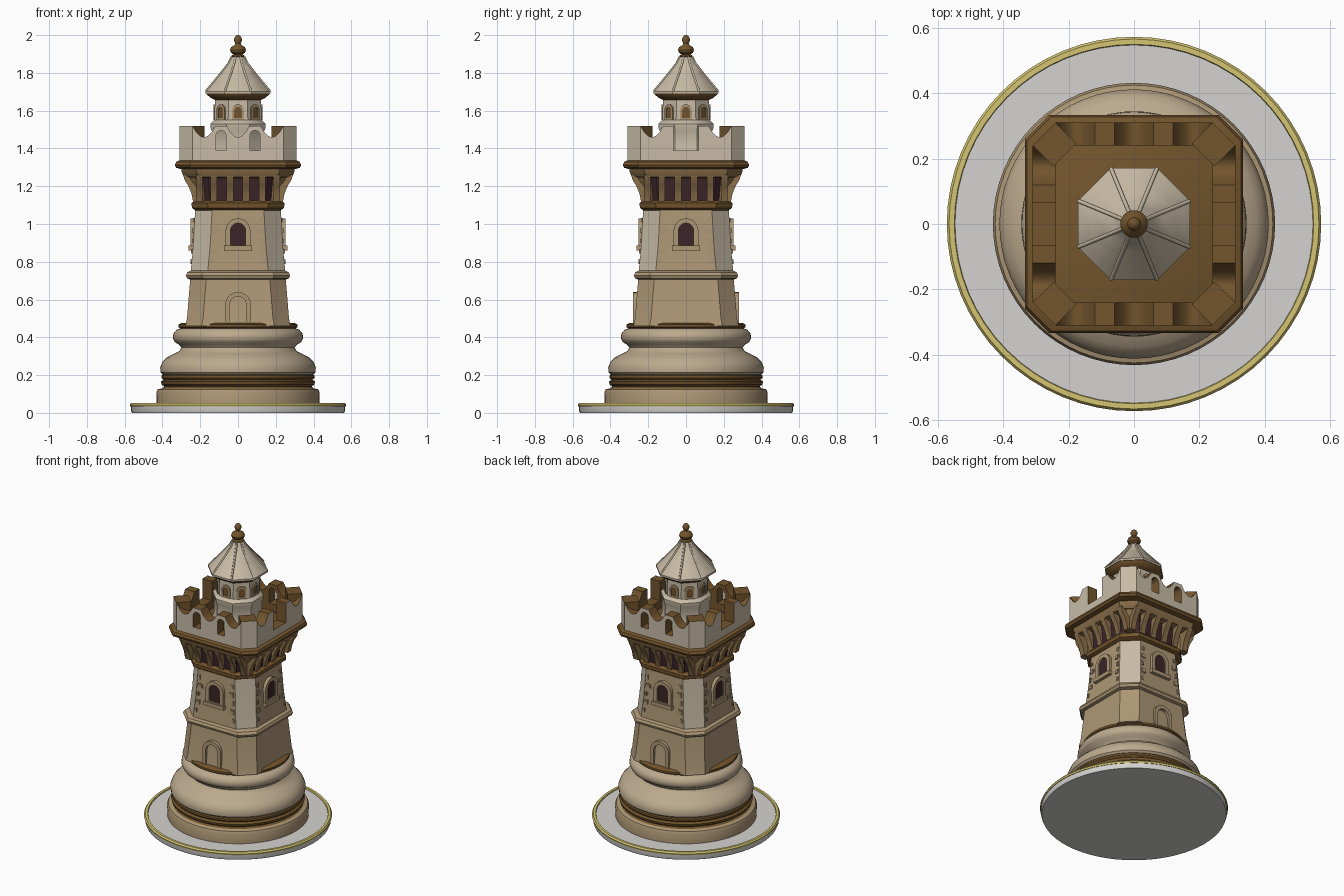
import bpy, bmesh
from math import cos, sin, pi, radians, sqrt
from mathutils import Matrix, Vector

if "Cube" in bpy.data.objects:
    bpy.data.objects.remove(bpy.data.objects["Cube"], do_unlink=True)


def material(name, *rgb):
    m = bpy.data.materials.new(name)
    m.use_nodes = True
    m.diffuse_color = (*rgb, 1)
    m.node_tree.nodes["Principled BSDF"].inputs["Base Color"].default_value = (*rgb, 1)
    return m


GREY = material("pale grey", .66, .65, .63)
GOLD = material("soft gold", .66, .56, .17)
CREAM = material("cream stone", .58, .50, .38)
STONE = material("warm stone", .50, .40, .27)
TAN = material("tan stone", .42, .31, .18)
UMBER = material("umber", .26, .16, .07)
BROWN = material("brown", .17, .09, .026)
DARK = material("dark plum", .045, .018, .021)


def finish(name, bm, mats, matrix=Matrix(), angle=35):
    """Turn a bmesh into a named object with smooth shading below the angle."""
    bmesh.ops.recalc_face_normals(bm, faces=bm.faces)
    for f in bm.faces:
        f.smooth = True
    mesh = bpy.data.meshes.new(name)
    bm.to_mesh(mesh)
    bm.free()
    for m in mats:
        mesh.materials.append(m)
    mesh.set_sharp_from_angle(angle=radians(angle))
    obj = bpy.data.objects.new(name, mesh)
    bpy.context.collection.objects.link(obj)
    obj.matrix_world = matrix
    return obj


def circle(r, n=64):
    return [(r * cos(2 * pi * i / n), r * sin(2 * pi * i / n)) for i in range(n)]


def octagon(a):
    r = a / cos(pi / 8)
    return [(r * cos(pi / 8 + i * pi / 4), r * sin(pi / 8 + i * pi / 4)) for i in range(8)]


def chamfered(c):
    """Square section with cut corners; odd sides are the corners."""
    def ring(h):
        pts = []
        for k in range(4):
            for x in (c - h, h - c):
                v = Matrix.Rotation(k * pi / 2, 2) @ Vector((x, -h))
                pts.append((v.x, v.y))
        return pts
    return ring


def loft(name, ring, profile, mats, rule=lambda z, j: 0, caps=True):
    """Skin a profile of (size, height) with the given section shape."""
    bm = bmesh.new()
    rows = [[bm.verts.new((x, y, z)) for x, y in ring(r)] for r, z in profile]
    n = len(rows[0])
    for i in range(len(rows) - 1):
        z = (profile[i][1] + profile[i + 1][1]) / 2
        for j in range(n):
            k = (j + 1) % n
            f = bm.faces.new((rows[i][j], rows[i][k], rows[i + 1][k], rows[i + 1][j]))
            f.material_index = rule(z, j)
    if caps:
        bm.faces.new(rows[0][::-1]).material_index = rule(profile[0][1], 0)
        bm.faces.new(rows[-1]).material_index = rule(profile[-1][1], 0)
    return finish(name, bm, mats)


def plate(name, outlines, depth, matrix, mats):
    """Extrude an outline with holes; the second colour goes to all but the outer face."""
    cu = bpy.data.curves.new(name, 'CURVE')
    cu.dimensions, cu.fill_mode, cu.extrude = '2D', 'BOTH', depth / 2
    for pts in outlines:
        sp = cu.splines.new('POLY')
        sp.points.add(len(pts) - 1)
        for p, (x, y) in zip(sp.points, pts):
            p.co = (x, y, 0, 1)
        sp.use_cyclic_u = True
    tmp = bpy.data.objects.new(name, cu)
    bpy.context.collection.objects.link(tmp)
    bpy.context.view_layer.update()
    mesh = bpy.data.meshes.new_from_object(tmp.evaluated_get(bpy.context.evaluated_depsgraph_get()))
    bm = bmesh.new()
    bm.from_mesh(mesh)
    bpy.data.objects.remove(tmp)
    bpy.data.curves.remove(cu)
    bpy.data.meshes.remove(mesh)
    bmesh.ops.remove_doubles(bm, verts=bm.verts, dist=1e-5)
    bmesh.ops.recalc_face_normals(bm, faces=bm.faces)
    for f in bm.faces:
        f.material_index = 0 if len(mats) == 1 or f.normal.z > .7 else 1
    return finish(name, bm, mats, matrix)


def on_side(angle, outer, depth):
    """Frame of a facade: x along the wall, y up, outer face at the given distance."""
    return (Matrix.Rotation(angle, 4, 'Z') @ Matrix.Translation((0, depth / 2 - outer, 0))
            @ Matrix.Rotation(pi / 2, 4, 'X'))


def arch(w, z0, z1, u=0, n=10):
    """Round-headed outline of half width w."""
    head = [(u + w * cos(pi * i / n), z1 - w + w * sin(pi * i / n)) for i in range(n + 1)]
    return [(u - w, z0), (u + w, z0)] + head


# Display disc with its rim
loft("base_disc", circle, [(.562, 0), (.566, .01), (.566, .045)], [GREY])
loft("base_rim", circle, [(.545, .035), (.57, .033), (.573, .043), (.566, .053), (.55, .053), (.545, .035)],
     [GOLD], caps=False)

# Turned pedestal
loft("pedestal", circle,
     [(.43, .04), (.432, .11), (.425, .125), (.40, .13), (.39, .14), (.404, .15), (.408, .165), (.395, .175),
      (.404, .185), (.404, .197), (.398, .203), (.41, .215), (.412, .24), (.40, .27), (.375, .295), (.34, .313),
      (.31, .328), (.30, .345), (.31, .36), (.335, .375), (.345, .395), (.342, .42), (.325, .44), (.305, .447),
      (.316, .455), (.316, .468), (.30, .476)],
     [STONE, BROWN, TAN], lambda z, j: 2 if z < .13 else 1 if z < .205 or z > .446 else 0)

# Tower shaft
loft("lower_shaft", chamfered(.085), [(.278, .46), (.27, .5), (.252, .72)], [TAN])
loft("string_course", chamfered(.085), [(.25, .705), (.27, .712), (.276, .728), (.268, .744), (.245, .755)], [TAN])
loft("upper_shaft", chamfered(.09), [(.25, .75), (.238, .88), (.226, 1.09)], [TAN, CREAM], lambda z, j: j % 2)
loft("corbel_sill", chamfered(.085), [(.222, 1.07), (.244, 1.085), (.246, 1.11), (.228, 1.125)], [BROWN])
loft("corbel_recess", chamfered(.08), [(.226, 1.11), (.24, 1.27)], [DARK])
loft("corbel_lintel", chamfered(.08), [(.25, 1.243), (.284, 1.248), (.297, 1.27), (.302, 1.3)], [UMBER])
loft("parapet_ledge", chamfered(.075),
     [(.30, 1.29), (.328, 1.298), (.334, 1.312), (.328, 1.328), (.312, 1.337)], [BROWN])

# Corbel brackets under the parapet
bracket = [(.20, 1.12), (.238, 1.12), (.246, 1.16), (.262, 1.20), (.284, 1.235), (.29, 1.262), (.20, 1.262)]
for k in range(8):
    shift = .052 * (k % 2)
    for u in ([0] if k % 2 else [s * d for d in (.043, .128, .205) for s in (-1, 1)]):
        m = (Matrix.Rotation(k * pi / 4, 4, 'Z') @ Matrix.Translation((u, 0, 0))
             @ Matrix.Rotation(-pi / 2, 4, 'Z') @ Matrix.Rotation(pi / 2, 4, 'X'))
        plate("corbel", [[(d + shift, z) for d, z in bracket]], .036, m, [UMBER])


# Scalloped parapet: slots front and back, a wide gap on the sides
def scallop(u):
    dip = min(abs(u - c) for c in (-.18, 0, .18))
    return 1.46 + .06 * min(1, (dip / .06) ** 2)


HALF, CUT, WALL = .31, .07, .07
edge = HALF - CUT
samples = [edge - i * edge / 24 for i in range(49)]
for k in range(4):
    top = [(u, scallop(u)) for u in samples]
    shapes = [top]
    if k % 2:
        gap = .066
        top = ([p for p in top if p[0] > gap] + [(gap, 1.52), (gap, 1.39), (-gap, 1.39), (-gap, 1.52)]
               + [p for p in top if p[0] < -gap])
    else:
        shapes += [arch(.027, 1.39, 1.495, u) for u in (-.09, .09)]
    shapes[0] = [(-edge, 1.33), (edge, 1.33)] + top
    plate("parapet_wall", shapes, WALL, on_side(k * pi / 2, HALF, WALL), [CREAM, BROWN])
    w = CUT / sqrt(2)
    plate("parapet_corner", [[(-w, 1.33), (w, 1.33), (w, 1.52), (-w, 1.52)]], WALL + .02,
          on_side(k * pi / 2 + pi / 4, (2 * HALF - CUT) / sqrt(2), WALL + .02), [CREAM, BROWN])

# Windows on four sides, doors front and back
for k in range(4):
    a = k * pi / 2
    plate("window_frame", [arch(.066, .865, 1.03), arch(.04, .89, 1.005)], .04, on_side(a, .252, .04), [TAN])
    plate("window_pane", [arch(.042, .888, 1.007)], .009, on_side(a, .242, .009), [DARK])
    plate("window_sill", [[(-.074, .86), (.074, .86), (.074, .885), (-.074, .885)]], .04,
          on_side(a, .262, .04), [TAN])
    if k % 2 == 0:
        plate("door_frame", [arch(.068, .47, .64), arch(.044, .471, .615)], .04, on_side(a, .281, .04), [TAN])
    # Raised corner stones beside the chamfers
    for s in (-1, 1):
        for i in range(5):
            z, w = .80 + i * .055, .012 + .008 * (i % 2)
            u = s * (.152 - w - .018 * i / 4)
            bm = bmesh.new()
            bmesh.ops.create_cube(bm, size=1, matrix=Matrix.Diagonal((2 * w, .03, .035, 1)))
            bmesh.ops.bevel(bm, geom=bm.edges, offset=.006, segments=2, affect='EDGES')
            wall = .246 - (z - .8) * .07
            finish("quoin", bm, [TAN], Matrix.Rotation(a, 4, 'Z') @ Matrix.Translation((u, .009 - wall, z)))

# Lantern turret
loft("lantern_drum", octagon, [(.15, 1.33), (.15, 1.36), (.14, 1.38), (.138, 1.49), (.146, 1.51), (.146, 1.53),
                               (.125, 1.55), (.122, 1.66), (.14, 1.675)], [CREAM])
loft("lantern_eaves", octagon, [(.12, 1.655), (.145, 1.668), (.165, 1.685), (.168, 1.694)], [BROWN])
for k in range(8):
    a = k * pi / 4
    plate("lantern_frame", [arch(.031, 1.55, 1.633), arch(.02, 1.562, 1.62)], .02, on_side(a, .131, .02), [TAN])
    plate("lantern_pane", [arch(.021, 1.561, 1.621)], .008, on_side(a, .127, .008), [BROWN])

# Roof with ridges and finial
slope = [(.172, 1.69), (.172, 1.702), (.128, 1.755), (.085, 1.808), (.052, 1.85), (.034, 1.885)]
loft("roof", octagon, slope, [CREAM])
ridges = bpy.data.curves.new("roof_ridges", 'CURVE')
ridges.dimensions, ridges.bevel_depth, ridges.bevel_resolution = '3D', .006, 1
for k in range(8):
    sp = ridges.splines.new('POLY')
    sp.points.add(len(slope) - 2)
    for p, (r, z) in zip(sp.points, slope[1:]):
        p.co = (*octagon(r - .002)[k], z, 1)
ridges.materials.append(CREAM)
bpy.context.collection.objects.link(bpy.data.objects.new("roof_ridges", ridges))
loft("finial", lambda r: circle(r, 24),
     [(.03, 1.875), (.036, 1.89), (.024, 1.898), (.038, 1.908), (.042, 1.922), (.036, 1.936), (.02, 1.946),
      (.014, 1.955), (.02, 1.968), (.021, 1.98), (.014, 1.994), (.004, 2.0)], [BROWN])
